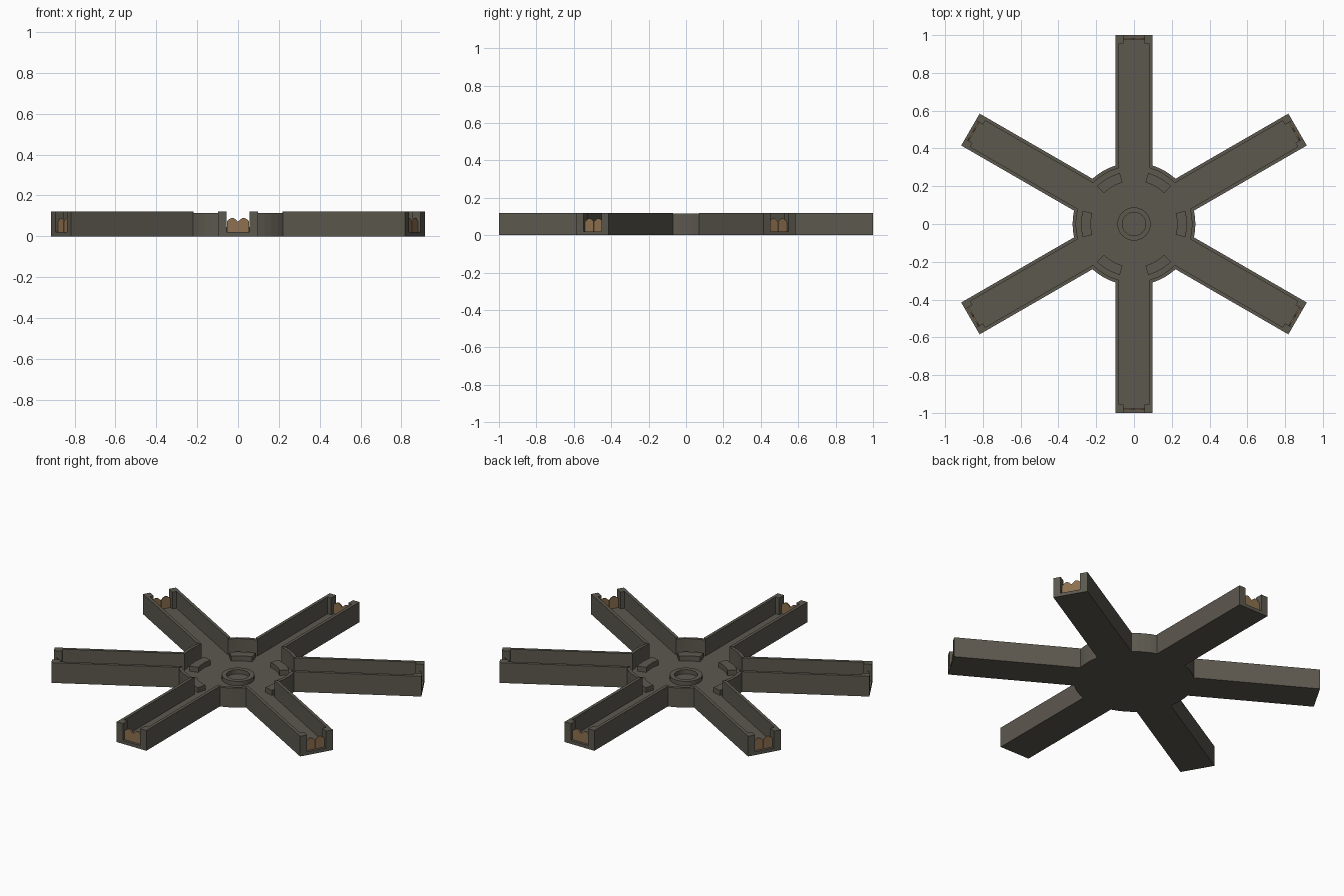
import bpy, bmesh, math
from mathutils import Matrix

if "Cube" in bpy.data.objects:
    bpy.data.objects.remove(bpy.data.objects["Cube"])

HALF, WALL, HUB_R = 0.0975, 0.018, 0.325   # arm half width, wall thickness, hub radius
IN, IN_R = HALF - WALL, HUB_R - WALL
FLOOR, ARM_H, HUB_H = 0.02, 0.12, 0.115
JAMB, JAMB_D = 0.056, 0.045                # doorway half width, post depth


def material(name, rgb):
    m = bpy.data.materials.new(name)
    m.diffuse_color = (*rgb, 1)
    m.use_nodes = True
    m.node_tree.nodes["Principled BSDF"].inputs["Base Color"].default_value = m.diffuse_color
    return m


stone = material("stone", (0.108, 0.098, 0.078))
wood = material("door wood", (0.27, 0.165, 0.08))


def prism(name, pts, z0, z1, mat, rot=0.0):
    """Extrude a plan outline from z0 to z1, turned about z."""
    bm = bmesh.new()
    face = bm.faces.new([bm.verts.new((x, y, z0)) for x, y in pts])
    ext = bmesh.ops.extrude_face_region(bm, geom=[face])
    top = [v for v in ext["geom"] if isinstance(v, bmesh.types.BMVert)]
    bmesh.ops.translate(bm, verts=top, vec=(0, 0, z1 - z0))
    return finish(name, bm, mat, Matrix.Rotation(rot, 4, 'Z'))


def finish(name, bm, mat, matrix):
    bmesh.ops.transform(bm, matrix=matrix, verts=bm.verts)
    bmesh.ops.recalc_face_normals(bm, faces=bm.faces)
    me = bpy.data.meshes.new(name)
    bm.to_mesh(me)
    bm.free()
    me.materials.append(mat)
    ob = bpy.data.objects.new(name, me)
    bpy.context.collection.objects.link(ob)
    return ob


def polar(r, a):
    return (r * math.cos(a), r * math.sin(a))


def arc(r, a0, a1, n):
    return [polar(r, a0 + (a1 - a0) * i / n) for i in range(n + 1)]


def arc_block(r0, r1, a0, a1, n):
    return arc(r1, a0, a1, n) + arc(r0, a1, a0, n)


def turn(p, a):
    c, s = math.cos(a), math.sin(a)
    return (p[0] * c - p[1] * s, p[0] * s + p[1] * c)


STEP = math.radians(60)
ARMS = [math.radians(30) + i * STEP for i in range(6)]
a_out, a_in = math.asin(HALF / HUB_R), math.asin(IN / IN_R)

# One star-shaped floor for hub and corridors
outline = []
for a in ARMS:
    outline += [turn((1, -IN), a), turn((1, IN), a)]
    outline += arc(IN_R, a + a_in, a + STEP - a_in, 4)
prism("floor", outline, 0, FLOOR, stone)

# Corridor walls with door posts, in the +x arm then turned
x_out, x_in = math.cos(a_out) * HUB_R, math.cos(a_in) * IN_R
side = [(x_in, IN), (x_out, HALF), (1, HALF), (1, JAMB), (1 - JAMB_D, JAMB), (1 - JAMB_D, IN)]
# Door leaf with a rounded top, as (across, height) pairs
W = JAMB - 0.001
leaf = [(0.001, FLOOR)] + [
    (0.001 + (W - 0.001) * i / 10, 0.072 + 0.018 * math.sin(math.pi * i / 10)) for i in range(11)
] + [(W, FLOOR)]

for i, a in enumerate(ARMS):
    for s, tag in ((1, "left"), (-1, "right")):
        prism(f"corridor_wall_{tag}_{i}", [(x, s * y) for x, y in side], 0, ARM_H, stone, a)
        # Upright door leaf
        bm = bmesh.new()
        f = bm.faces.new([bm.verts.new((0.977, s * y, z)) for y, z in leaf])
        ext = bmesh.ops.extrude_face_region(bm, geom=[f])
        bmesh.ops.translate(bm, vec=(0.008, 0, 0),
                            verts=[v for v in ext["geom"] if isinstance(v, bmesh.types.BMVert)])
        finish(f"door_leaf_{tag}_{i}", bm, wood, Matrix.Rotation(a, 4, 'Z'))
    # Curved hub wall between neighbouring arms
    wall = arc(HUB_R, a_out, STEP - a_out, 4) + arc(IN_R, STEP - a_in, a_in, 4)
    prism(f"hub_wall_{i}", wall, 0, HUB_H, stone, a)
    # Low curved bench inside the hub
    h = math.radians(14.5)
    prism(f"curved_bench_{i}", arc_block(0.228, 0.28, -h, h, 6), FLOOR, FLOOR + 0.03, stone, i * STEP)

# Raised ring at the centre
N = 32
bm = bmesh.new()
loops = [[bm.verts.new((*polar(r, 2 * math.pi * k / N), z)) for k in range(N)]
         for r, z in ((0.088, FLOOR), (0.088, FLOOR + 0.025), (0.062, FLOOR + 0.025), (0.062, FLOOR))]
for j in range(4):
    p, q = loops[j], loops[(j + 1) % 4]
    for k in range(N):
        m = (k + 1) % N
        bm.faces.new((p[k], p[m], q[m], q[k]))
finish("centre_ring", bm, stone, Matrix.Identity(4))
